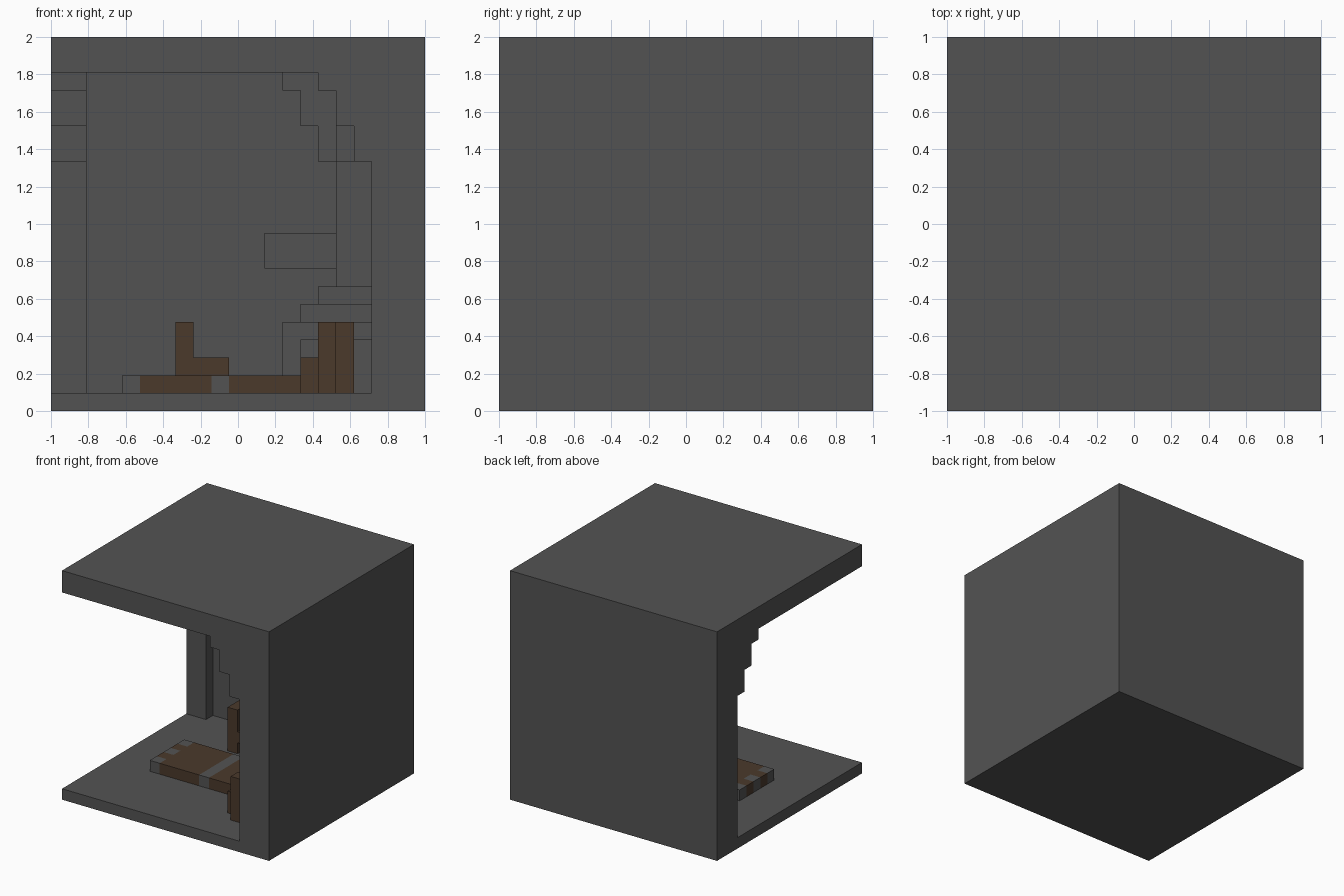
import bpy, bmesh, math
from mathutils import Vector

if "Cube" in bpy.data.objects:
    bpy.data.objects.remove(bpy.data.objects["Cube"], do_unlink=True)

N = 21            # blocks per side of the room
U = 2.0 / N       # size of one block


def pos(x, y, z):
    return Vector((x * U - 1, y * U - 1, z * U))


def material(name, rgb):
    m = bpy.data.materials.new(name)
    m.use_nodes = True
    m.diffuse_color = (*rgb, 1)
    bsdf = next(n for n in m.node_tree.nodes if n.type == 'BSDF_PRINCIPLED')
    bsdf.inputs["Base Color"].default_value = (*rgb, 1)
    bsdf.inputs["Roughness"].default_value = 0.9
    return m


GREY = material("stone grey", (0.086, 0.086, 0.086))
BROWN = material("wood brown", (0.069, 0.041, 0.024))


def finish(name, bm, *mats):
    bmesh.ops.recalc_face_normals(bm, faces=bm.faces)
    me = bpy.data.meshes.new(name)
    bm.to_mesh(me)
    bm.free()
    for m in mats:
        me.materials.append(m)
    ob = bpy.data.objects.new(name, me)
    bpy.context.collection.objects.link(ob)
    return ob


def boxes(name, mat, *specs):
    """Each spec is x0, x1, y0, y1, z0, z1 in blocks."""
    bm = bmesh.new()
    for x0, x1, y0, y1, z0, z1 in specs:
        a, b = pos(x0, y0, z0), pos(x1, y1, z1)
        for v in bmesh.ops.create_cube(bm, size=1)["verts"]:
            v.co = [(a[i] + b[i]) / 2 + v.co[i] * (b[i] - a[i]) for i in range(3)]
    return finish(name, bm, mat)


def arch(name, face, back, t0, t1, base, along_x):
    """Pillar with a stepped half arch, leaning out from its face."""
    f = face
    prof = [(back, base), (f, base), (f, 14), (f - 1, 14), (f - 1, 16), (f - 2, 16),
            (f - 2, 18), (f - 3, 18), (f - 3, 19), (back, 19)]
    place = (lambda s, t, z: pos(s, t, z)) if along_x else (lambda s, t, z: pos(t, s, z))
    bm = bmesh.new()
    cap = bm.faces.new([bm.verts.new(place(s, t0, z)) for s, z in prof])
    ext = bmesh.ops.extrude_face_region(bm, geom=[cap])["geom"]
    shift = place(0, t1, 0) - place(0, t0, 0)
    bmesh.ops.translate(bm, vec=shift, verts=[e for e in ext if isinstance(e, bmesh.types.BMVert)])
    return finish(name, bm, GREY)


# Room shell, open at the front and at the -x side
boxes("floor", GREY, (0, 21, 0, 21, 0, 1))
boxes("ceiling", GREY, (0, 21, 0, 21, 19, 21))
boxes("back_wall", GREY, (0, 21, 19, 21, 1, 19))
boxes("side_wall", GREY, (19, 21, 0, 19, 1, 19))

# Pillars at the open ends of the walls, with stepped half arches
arch("front_pillar", 18, 19, 0, 2, 1, True)
arch("back_pillar", 18, 19, 0, 2, 1, False)

# Corner chimney, arching along both walls
arch("chimney_arch_x", 16, 19, 16, 19, 7, True)
arch("chimney_arch_y", 16, 19, 16, 19, 7, False)

# Corner fireplace: posts, lintel and stepped hood
boxes("fireplace_posts", GREY,
      (13, 14, 13, 14, 1, 4), (18, 19, 13, 14, 1, 4), (13, 14, 18, 19, 1, 4))
boxes("fireplace_lintel", GREY, (13, 19, 13, 19, 4, 5))
boxes("fireplace_hood", GREY, (14, 19, 14, 19, 5, 6), (15, 19, 15, 19, 6, 7))

# Ledge on the back wall beside the chimney
boxes("wall_ledge", GREY, (12, 16, 18, 19, 8, 10))

# Rug with a fringed border and a centre stripe
bm = bmesh.new()
bmesh.ops.create_grid(bm, x_segments=11, y_segments=5, size=0.5)
lo, hi = pos(4, 7, 1), pos(15, 12, 1)
for v in bm.verts:
    v.co = (lo.x + (v.co.x + 0.5) * (hi.x - lo.x), lo.y + (v.co.y + 0.5) * (hi.y - lo.y), U)
top = bmesh.ops.extrude_face_region(bm, geom=bm.faces[:])["geom"]
bmesh.ops.translate(bm, vec=(0, 0, U), verts=[e for e in top if isinstance(e, bmesh.types.BMVert)])
bmesh.ops.recalc_face_normals(bm, faces=bm.faces)
for f in bm.faces:
    c = f.calc_center_median() - f.normal * U * 0.3
    i, j = math.floor((c.x + 1) / U), math.floor((c.y + 1) / U)
    f.material_index = 1 if i == 9 or (i in (4, 14) and j % 2 == 1) else 0
finish("rug", bm, BROWN, GREY)

# Chair facing the fireplace: back, seat, front legs
boxes("rear_chair", BROWN,
      (7, 8, 14, 17, 1, 5), (8, 10, 14, 17, 2, 3),
      (9, 10, 14, 15, 1, 2), (9, 10, 16, 17, 1, 2))

# Chair turned diagonally: stepped back and seat
boxes("front_chair", BROWN,
      (15, 16, 3, 4, 1, 5), (16, 17, 4, 5, 1, 5),
      (14, 16, 4, 5, 1, 3), (14, 16, 5, 6, 1, 3))
